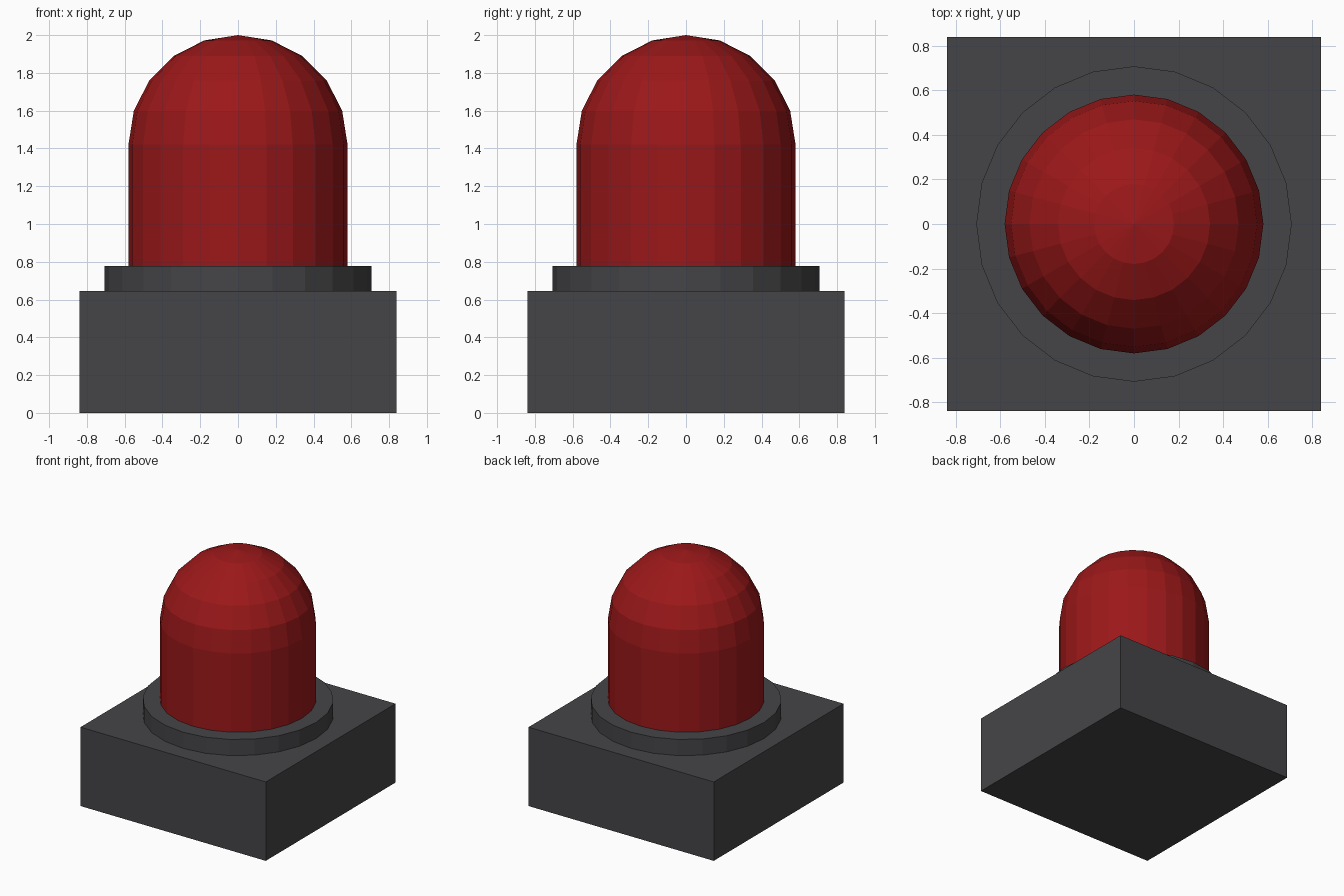
import bpy
import bmesh
from math import cos, sin, radians
from mathutils import Matrix, Vector

if "Cube" in bpy.data.objects:
    bpy.data.objects.remove(bpy.data.objects["Cube"])

SIDES = 24


def material(name, colour):
    mat = bpy.data.materials.new(name)
    mat.diffuse_color = (*colour, 1.0)
    mat.use_nodes = True
    mat.node_tree.nodes["Principled BSDF"].inputs["Base Color"].default_value = mat.diffuse_color
    return mat


def add_object(name, bm, mat):
    bmesh.ops.recalc_face_normals(bm, faces=bm.faces)
    mesh = bpy.data.meshes.new(name)
    bm.to_mesh(mesh)
    bm.free()
    mesh.materials.append(mat)
    obj = bpy.data.objects.new(name, mesh)
    bpy.context.collection.objects.link(obj)
    return obj


def lathe(name, profile, mat):
    """Spin an (r, z) profile around z, flat shaded."""
    bm = bmesh.new()
    verts = [bm.verts.new((r, 0, z)) for r, z in profile]
    edges = [bm.edges.new(pair) for pair in zip(verts, verts[1:])]
    bmesh.ops.spin(bm, geom=verts + edges, cent=(0, 0, 0), axis=(0, 0, 1),
                   angle=radians(360), steps=SIDES, use_merge=True)
    bmesh.ops.remove_doubles(bm, verts=bm.verts, dist=0.0005)
    return add_object(name, bm, mat)


dark = material("dark_grey", (0.06, 0.06, 0.065))
red = material("red", (0.33, 0.009, 0.01))

# Square base block
BASE_TOP, COLLAR_TOP = 0.645, 0.777
bm = bmesh.new()
bmesh.ops.create_cube(bm, size=1.0, matrix=Matrix.Translation((0, 0, BASE_TOP / 2))
                      @ Matrix.Diagonal(Vector((1.676, 1.676, BASE_TOP, 1))))
add_object("base", bm, dark)

# Round collar on the base
lathe("collar", [(0, BASE_TOP), (0.707, BASE_TOP), (0.707, COLLAR_TOP), (0, COLLAR_TOP)], dark)

# Lens: straight wall with a hemispherical cap in five bands
R = 0.58
dome = [(R * cos(radians(a)), 2 - R + R * sin(radians(a))) for a in range(0, 90, 18)]
lathe("lens", [(0, COLLAR_TOP), (R, COLLAR_TOP)] + dome + [(0, 2.0)], red)
